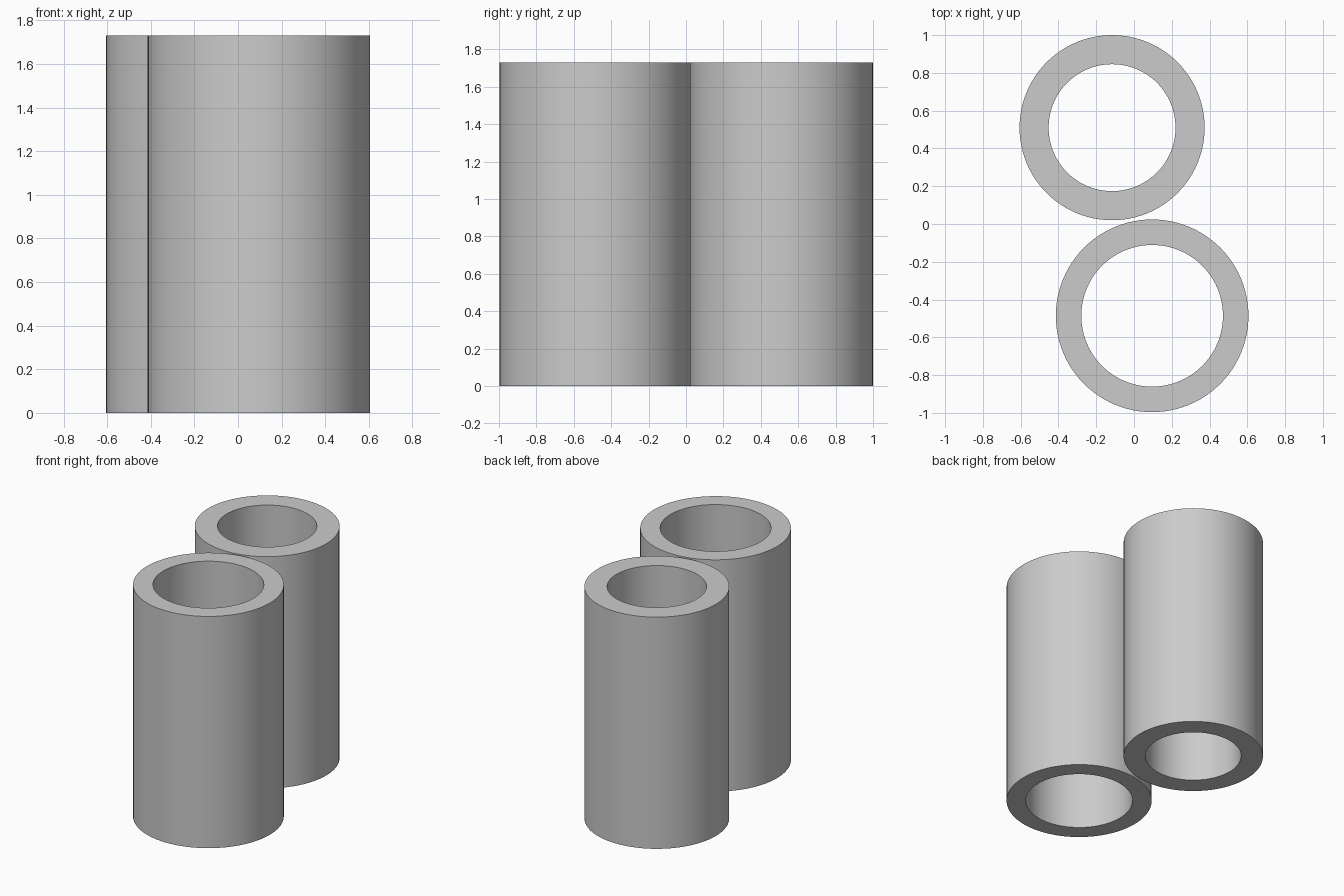
import bpy
import bmesh
import math

cube = bpy.data.objects.get("Cube")
if cube:
    bpy.data.objects.remove(cube, do_unlink=True)

HEIGHT = 1.73
SIDES = 96

grey = bpy.data.materials.new("plain_grey")
grey.use_nodes = True
colour = (0.6, 0.6, 0.6, 1.0)
grey.diffuse_color = colour
grey.node_tree.nodes["Principled BSDF"].inputs["Base Color"].default_value = colour


def tube(name, x, y, outer, inner):
    """Open hollow cylinder: a rectangular wall section spun about its axis."""
    bm = bmesh.new()
    section = [(inner, 0), (outer, 0), (outer, HEIGHT), (inner, HEIGHT)]
    verts = [bm.verts.new((r, 0, z)) for r, z in section]
    edges = [bm.edges.new((verts[i], verts[(i + 1) % 4])) for i in range(4)]
    bmesh.ops.spin(bm, geom=verts + edges, cent=(0, 0, 0), axis=(0, 0, 1),
                   angle=math.tau, steps=SIDES, use_merge=True)
    bmesh.ops.remove_doubles(bm, verts=bm.verts, dist=0.0001)
    bmesh.ops.recalc_face_normals(bm, faces=bm.faces)
    mesh = bpy.data.meshes.new(name)
    bm.to_mesh(mesh)
    bm.free()
    mesh.materials.append(grey)
    obj = bpy.data.objects.new(name, mesh)
    obj.location = (x, y, 0)
    bpy.context.collection.objects.link(obj)
    # Smooth walls, crisp rims
    bpy.ops.object.select_all(action="DESELECT")
    obj.select_set(True)
    bpy.context.view_layer.objects.active = obj
    bpy.ops.object.shade_smooth_by_angle(angle=math.radians(30))


# Narrower tube at the back, wider tube at the front
tube("back_tube", -0.116, 0.51, 0.49, 0.336)
tube("front_tube", 0.096, -0.486, 0.51, 0.375)
